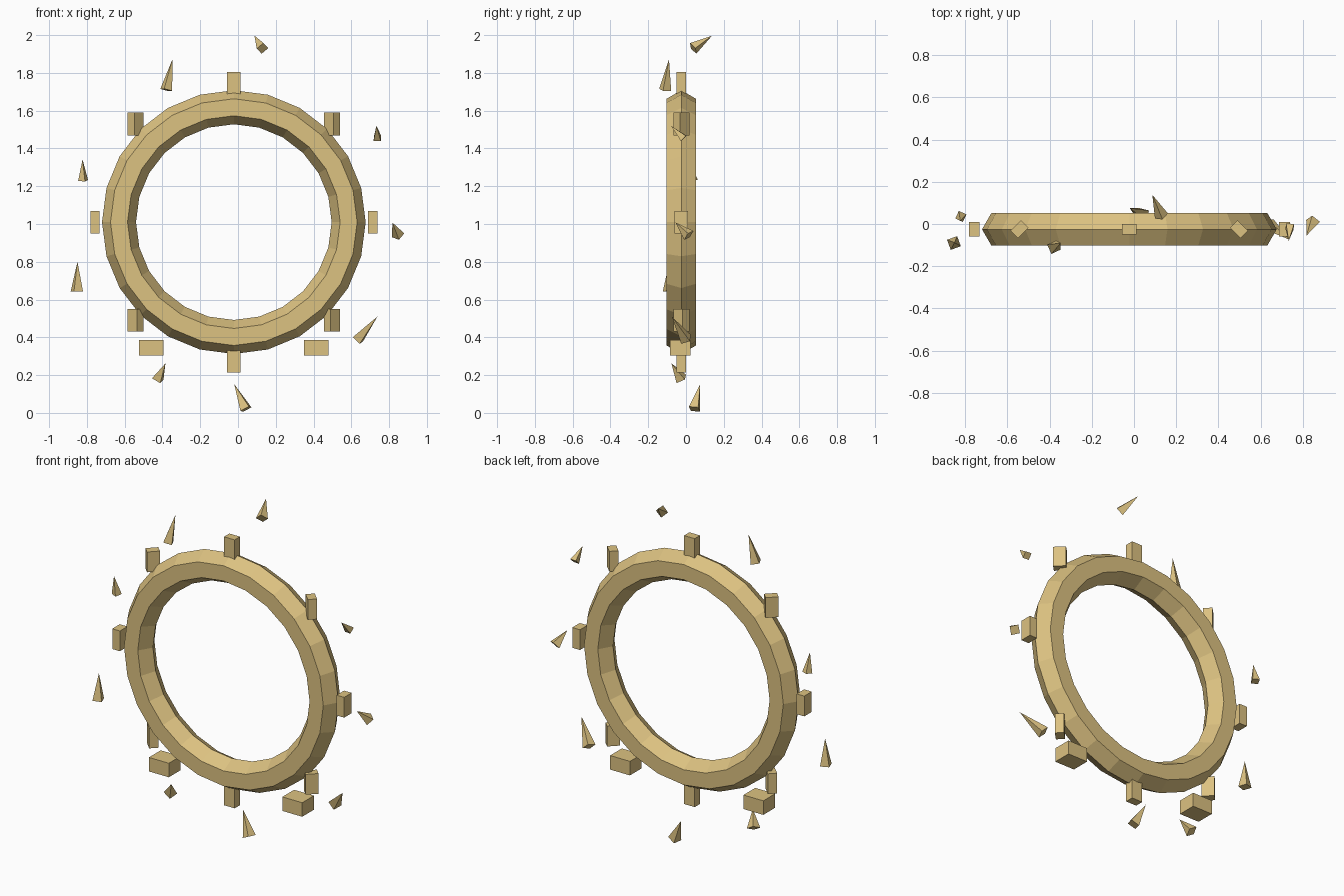
import bpy, math
from mathutils import Vector, Quaternion

if "Cube" in bpy.data.objects:
    bpy.data.objects.remove(bpy.data.objects["Cube"])

CENTRE = Vector((-0.022, -0.025, 1.01))
gold = bpy.data.materials.new("gold")
gold.diffuse_color = (0.72, 0.54, 0.22, 1)
gold.use_nodes = True
gold.node_tree.nodes["Principled BSDF"].inputs["Base Color"].default_value = gold.diffuse_color


def finish(name):
    ob = bpy.context.object
    ob.name = name
    ob.data.materials.append(gold)
    return ob


def box(name, loc, size, turn=0):
    bpy.ops.mesh.primitive_cube_add(size=1, location=loc, rotation=(0, 0, turn))
    ob = finish(name)
    ob.scale = size


def shard(name, tip, base, radius, roll):
    tip, base = Vector(tip), Vector(base)
    axis = tip - base
    bpy.ops.mesh.primitive_cone_add(vertices=4, radius1=radius, radius2=0,
                                    depth=axis.length, location=(tip + base) / 2)
    ob = finish(name)
    ob.rotation_mode = 'QUATERNION'
    ob.rotation_quaternion = (Vector((0, 0, 1)).rotation_difference(axis)
                              @ Quaternion((0, 0, 1), math.radians(roll)))


# Upright ring with a hexagonal section
bpy.ops.mesh.primitive_torus_add(major_segments=24, minor_segments=6,
                                 major_radius=0.608, minor_radius=0.09,
                                 location=CENTRE, rotation=(math.pi / 2, 0, 0))
finish("portal_ring")

# Eight rune blocks around the rim, kept upright and turned about z
for i in range(8):
    a = i * math.pi / 4
    pos = CENTRE + Vector((math.cos(a), 0, math.sin(a))) * 0.735
    box(f"rim_block_{i + 1}", pos, (0.05, 0.07, 0.12), a)

# Two feet
for side, s in (("left", -1), ("right", 1)):
    box(f"foot_{side}", (CENTRE.x + s * 0.437, -0.03, 0.345), (0.13, 0.11, 0.083))

# Floating shards: tip, base centre, base radius, roll
shards = [
    ((0.087, 0.138, 1.997), (0.13, 0.038, 1.93), 0.033, 20),
    ((-0.347, -0.09, 1.872), (-0.38, -0.11, 1.71), 0.034, 70),
    ((-0.823, 0.015, 1.342), (-0.82, 0.036, 1.23), 0.028, 20),
    ((-0.85, -0.088, 0.80), (-0.853, -0.09, 0.643), 0.036, 65),
    ((-0.384, -0.077, 0.262), (-0.425, -0.025, 0.18), 0.036, 30),
    ((-0.02, 0.075, 0.152), (0.042, 0.045, 0.02), 0.036, 30),
    ((0.738, -0.075, 0.51), (0.635, 0.0, 0.39), 0.036, 30),
    ((0.817, -0.055, 1.008), (0.848, 0.015, 0.94), 0.034, 0),
    ((0.733, -0.08, 1.52), (0.738, -0.012, 1.453), 0.027, 40),
]
for i, s in enumerate(shards):
    shard(f"shard_{i + 1}", *s)
